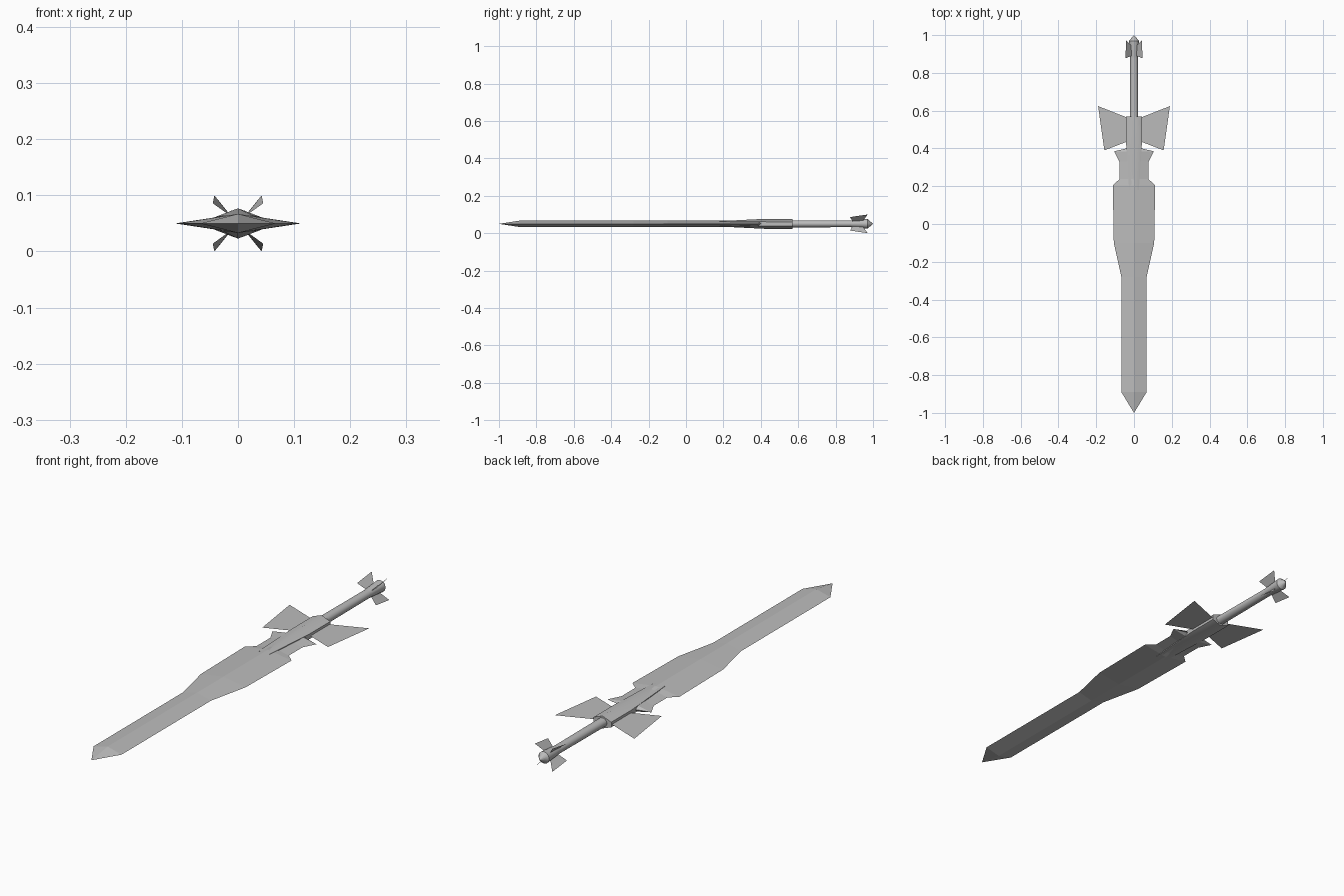
import bpy, bmesh, math

cube = bpy.data.objects.get("Cube")
if cube:
    bpy.data.objects.remove(cube, do_unlink=True)

MID = 0.05  # height of the sword's centre plane

steel = bpy.data.materials.new("grey_steel")
steel.use_nodes = True
steel.diffuse_color = (0.5, 0.5, 0.5, 1)
steel.node_tree.nodes["Principled BSDF"].inputs["Base Color"].default_value = (0.5, 0.5, 0.5, 1)


def make(name, bm, smooth=None, closed=True):
    if closed:
        bmesh.ops.remove_doubles(bm, verts=bm.verts, dist=1e-5)
        bmesh.ops.recalc_face_normals(bm, faces=bm.faces)
    mesh = bpy.data.meshes.new(name)
    bm.to_mesh(mesh)
    bm.free()
    mesh.materials.append(steel)
    obj = bpy.data.objects.new(name, mesh)
    obj.location.z = MID
    bpy.context.collection.objects.link(obj)
    if smooth:
        bpy.ops.object.select_all(action="DESELECT")
        obj.select_set(True)
        bpy.context.view_layer.objects.active = obj
        bpy.ops.object.shade_smooth_by_angle(angle=math.radians(smooth))
    return obj


def loft(name, rings, smooth=None):
    """Skin a list of (y, [(x, z), ...]) sections and cap the ends."""
    bm = bmesh.new()
    loops = [[bm.verts.new((x, y, z)) for x, z in pts] for y, pts in rings]
    n = len(loops[0])
    for a, b in zip(loops, loops[1:]):
        for i in range(n):
            j = (i + 1) % n
            bm.faces.new((a[i], a[j], b[j], b[i]))
    bm.faces.new(loops[0])
    bm.faces.new(loops[-1])
    return make(name, bm, smooth)


def diamond(w, h):
    return [(w, 0), (0, h), (-w, 0), (0, -h)]


def hexagon(w, side, top):
    return [(w, -side), (w, side), (0, top), (-w, side), (-w, -side), (0, -top)]


def circle(rx, rz, n=12):
    return [(rx * math.cos(i * math.tau / n), rz * math.sin(i * math.tau / n)) for i in range(n)]


def plate(name, points):
    bm = bmesh.new()
    face = bm.faces.new([bm.verts.new(p) for p in points])
    face.normal_update()
    if face.normal.z < 0:
        face.normal_flip()
    return make(name, bm, closed=False)


# Blade: ridged diamond section following the outline (y, half width)
outline = [(-0.89, 0.067), (-0.28, 0.067), (-0.1, 0.107), (0.205, 0.112),
           (0.237, 0.077), (0.33, 0.077), (0.385, 0.105), (0.4, 0.04)]
loft("blade", [(-1, diamond(0.0001, 0.0001))] + [(y, diamond(w, 0.017)) for y, w in outline])

# Guard: collar tapering onto the blade
loft("guard", [(0.18, hexagon(0.026, 0.0145, 0.0145)),
               (0.43, hexagon(0.042, 0.011, 0.027)),
               (0.57, hexagon(0.042, 0.011, 0.027))], smooth=50)

# Grip and pointed pommel
loft("grip", [(0.56, circle(0.022, 0.019)), (0.9, circle(0.02, 0.018))], smooth=40)
loft("pommel", [(0.88, circle(0.02, 0.018)), (0.97, circle(0.026, 0.026)),
                (1.0, circle(0.0005, 0.0005))], smooth=40)

# Flat guard wings, and pommel fins set in an X
for side, s in (("left", 1), ("right", -1)):
    plate(side + "_wing", [(s * 0.04, 0.435, 0), (s * 0.157, 0.39, 0),
                           (s * 0.19, 0.624, 0), (s * 0.04, 0.565, 0)])
    for level, t in (("upper", 1), ("lower", -1)):
        plate(f"{side}_{level}_fin", [(s * 0.013, 0.89, t * 0.013), (s * 0.045, 0.877, t * 0.036),
                                      (s * 0.042, 0.972, t * 0.05), (s * 0.013, 0.945, t * 0.014)])
